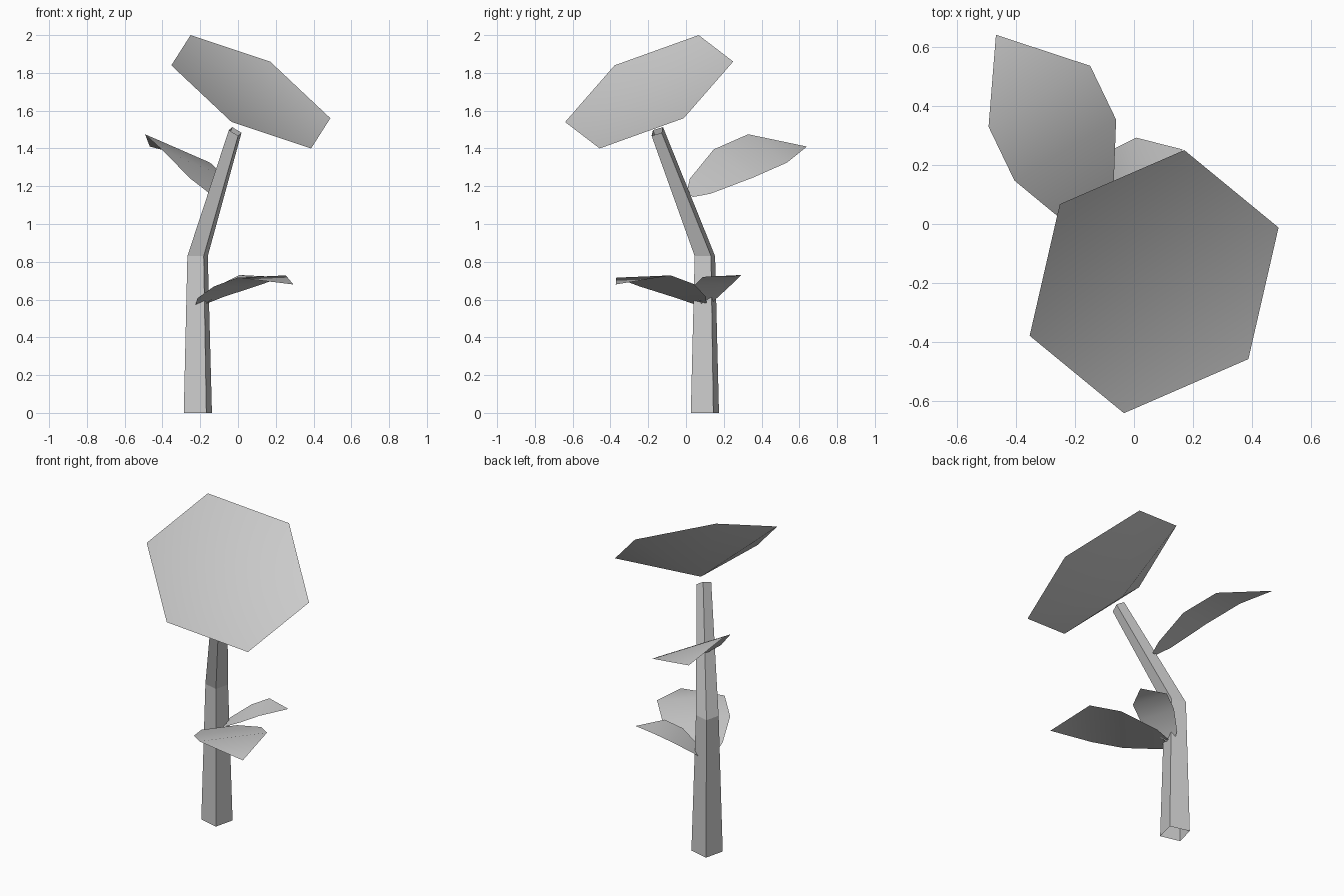
import bpy, math
from mathutils import Vector

if "Cube" in bpy.data.objects:
    bpy.data.objects.remove(bpy.data.objects["Cube"])


def make(name, verts, faces, smooth=False):
    mesh = bpy.data.meshes.new(name)
    mesh.from_pydata([tuple(v) for v in verts], [], faces)
    mesh.update()
    obj = bpy.data.objects.new(name, mesh)
    bpy.context.collection.objects.link(obj)
    if smooth:
        for p in mesh.polygons:
            p.use_smooth = True
    return obj


HEAD_NORMAL = Vector((0.44, -0.39, 0.81)).normalized()


# Stem: tapered square tube with one bend, open ends
def stem():
    rings = [((-0.2125, 0.10, 0), 0.087, Vector((0, 0, 1))),
             ((-0.214, 0.10, 0.83), 0.063, Vector((0, 0, 1))),
             ((-0.015, -0.152, 1.49), 0.041, HEAD_NORMAL)]
    verts = []
    for center, radius, normal in rings:
        tilt = Vector((0, 0, 1)).rotation_difference(normal).to_matrix()
        for i in range(4):
            a = math.radians(-14 + 45 + 90 * i)
            verts.append(Vector(center) + tilt @ Vector((radius * math.cos(a), radius * math.sin(a), 0)))
    faces = [(4 * r + i, 4 * r + (i + 1) % 4, 4 * r + 4 + (i + 1) % 4, 4 * r + 4 + i)
             for r in range(2) for i in range(4)]
    make("stem", verts, faces)


# Flower head: six-sided cup with a flat face across its rim, tilted forward
def flower_head():
    center = Vector((0.068, -0.195, 1.70))
    a, b = Vector((0.102, 0.445, 0.16)), Vector((0.319, -0.262, -0.30))
    rim = [center + v for v in (a, a + b, b, -a, -a - b, -b)]
    apex = center - HEAD_NORMAL * 0.195
    cup = [((i + 1) % 6, i, 6) for i in range(6)]
    make("flower_head", rim + [apex], cup + [(5, 4, 3, 2, 1, 0)], True)


# Leaf: cross strips along a curved centre line, ending in a point
def leaf(name, mids, half):
    widths = [0.16, 0.53, 1, 1]
    half = Vector(half)
    verts = []
    for m, w in zip(mids, widths):
        verts += [Vector(m) - half * w, Vector(m) + half * w]
    verts.append(Vector(mids[-1]))
    faces = [(2 * i, 2 * i + 1, 2 * i + 3, 2 * i + 2) for i in range(3)] + [(6, 7, 8)]
    make(name, verts, faces, True)


stem()
flower_head()
leaf("upper_leaf",
     [(-0.13, 0.02, 1.155), (-0.16, 0.075, 1.20), (-0.2325, 0.25, 1.32),
      (-0.32, 0.432, 1.40), (-0.467, 0.64, 1.41)], (0.172, 0.103, -0.075))
leaf("lower_front_leaf",
     [(-0.205, 0.085, 0.57), (-0.147, 0.03, 0.61), (0.0, -0.10, 0.675),
      (0.125, -0.225, 0.722), (0.293, -0.372, 0.68)], (-0.128, -0.144, -0.006))
leaf("lower_back_leaf",
     [(-0.185, 0.105, 0.57), (-0.15, 0.115, 0.61), (-0.045, 0.145, 0.68),
      (0.045, 0.19, 0.725), (0.165, 0.252, 0.722)], (-0.037, 0.102, 0.005))
